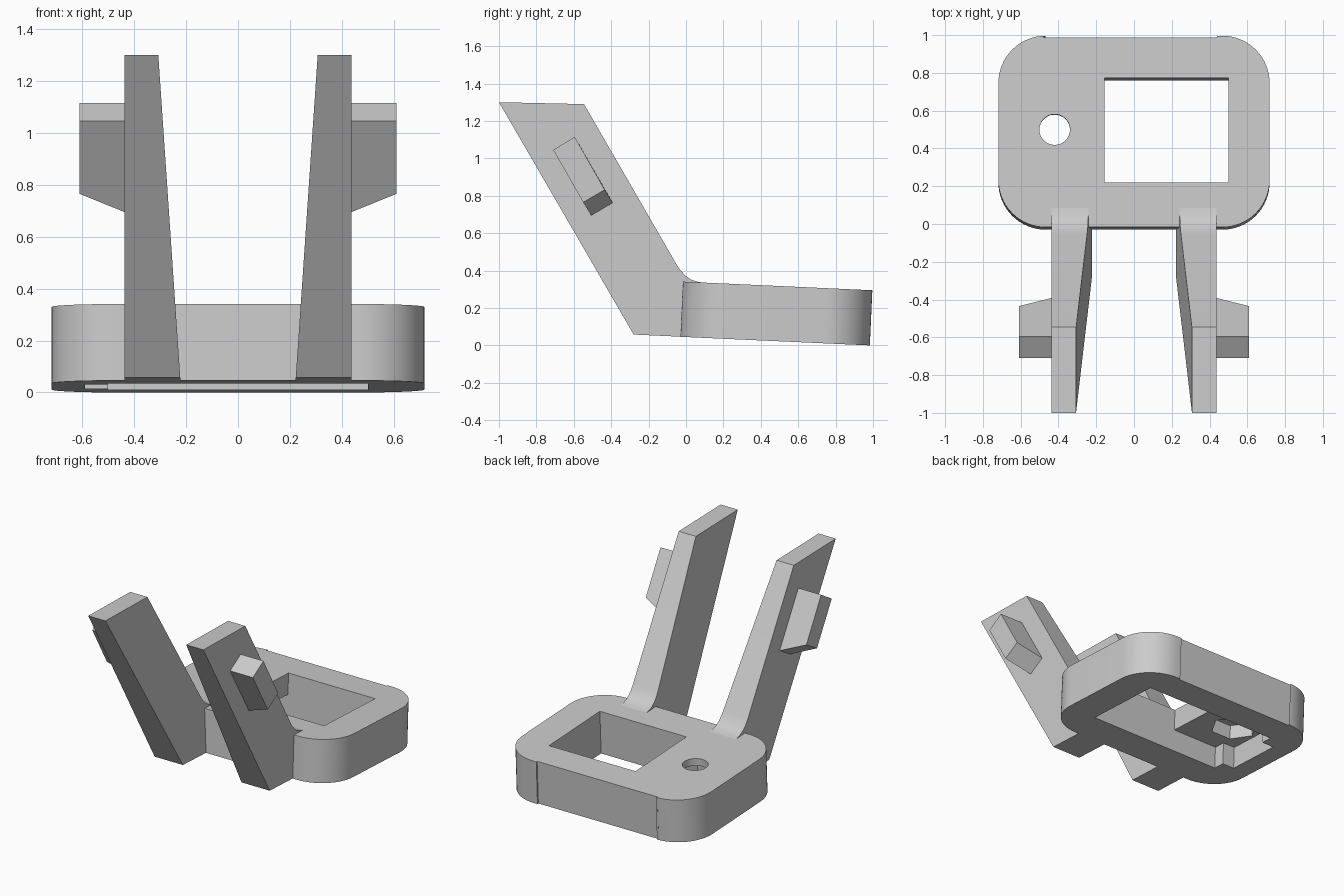
import bpy, bmesh, math
from mathutils import Matrix

if "Cube" in bpy.data.objects:
    bpy.data.objects.remove(bpy.data.objects["Cube"])

grey = bpy.data.materials.new("plain_grey")
grey.use_nodes = True
grey.diffuse_color = (0.6, 0.6, 0.6, 1)
grey.node_tree.nodes["Principled BSDF"].inputs["Base Color"].default_value = (0.6, 0.6, 0.6, 1)


def loft(name, loop_a, loop_b):
    """Solid between two matching loops of points."""
    bm = bmesh.new()
    a = [bm.verts.new(p) for p in loop_a]
    b = [bm.verts.new(p) for p in loop_b]
    bm.faces.new(a)
    bm.faces.new(b)
    n = len(a)
    for i in range(n):
        j = (i + 1) % n
        bm.faces.new((a[i], a[j], b[j], b[i]))
    bmesh.ops.recalc_face_normals(bm, faces=bm.faces)
    mesh = bpy.data.meshes.new(name)
    bm.to_mesh(mesh)
    bm.free()
    mesh.materials.append(grey)
    obj = bpy.data.objects.new(name, mesh)
    bpy.context.collection.objects.link(obj)
    return obj


def column(name, outline, z0, z1):
    return loft(name, [(x, y, z0) for x, y in outline], [(x, y, z1) for x, y in outline])


def rect(x0, x1, y0, y1):
    return [(x0, y0), (x1, y0), (x1, y1), (x0, y1)]


def ring(cx, cy, r, sides):
    return [(cx + r * math.cos(math.tau * i / sides), cy + r * math.sin(math.tau * i / sides))
            for i in range(sides)]


def select_only(obj):
    bpy.ops.object.select_all(action="DESELECT")
    obj.select_set(True)
    bpy.context.view_layer.objects.active = obj


def smooth(obj):
    select_only(obj)
    bpy.ops.object.shade_smooth_by_angle(angle=math.radians(30))


def cut(obj, cutter):
    mod = obj.modifiers.new("cut", "BOOLEAN")
    mod.operation = "DIFFERENCE"
    mod.solver = "EXACT"
    mod.object = cutter
    select_only(obj)
    bpy.ops.object.modifier_apply(modifier=mod.name)
    bpy.data.objects.remove(cutter)


# Base plate: rounded corners, back edge set in slightly between them
W, L, T, R = 0.718, 1.014, 0.295, 0.25
outline = []
for k, (sx, cy) in enumerate([(1, L - R), (-1, L - R), (-1, R), (1, R)]):
    for i in range(17):
        a = math.pi / 2 * (k + i / 16)
        outline.append((sx * (W - R) + R * math.cos(a), cy + R * math.sin(a)))
    if k == 0:
        outline += [(0.44, L), (0.44, L - 0.01), (-0.48, L - 0.01), (-0.48, L)]
plate = column("base_plate", outline, 0, T)

# Window, underside recess with side notch, round hole over a hexagonal pocket
Y0, Y1, DEPTH = 0.237, 0.79, 0.15
hx, hy = -0.42, 0.517
cut(plate, column("recess_cutter", [(-0.5, Y0), (0.5, Y0), (0.5, Y1), (-0.5, Y1),
                                    (-0.5, 0.71), (-0.59, 0.71), (-0.59, 0.317), (-0.5, 0.317)],
                  -0.1, DEPTH))
cut(plate, column("window_cutter", rect(-0.157, 0.5, Y0, Y1), 0.1, T + 0.1))
cut(plate, column("hex_cutter", ring(hx, hy, 0.15, 6), 0.1, T - 0.05))
cut(plate, column("hole_cutter", ring(hx, hy, 0.081, 48), 0.1, T + 0.1))
plate.data.transform(Matrix.Translation((0, -0.03, 0.046)) @
                     Matrix.Rotation(math.radians(-2.6), 4, "X"))
smooth(plate)

# Arms: slanted side profile with a filleted foot, inner face tapering with height
arm_profile = [(-0.28, 0.058), (-1, 1.3), (-0.545, 1.29), (-0.05, 0.432), (-0.03, 0.402),
               (-0.005, 0.375), (0.025, 0.353), (0.055, 0.342), (0.085, 0.336),
               (0.085, 0.2), (-0.02, 0.1), (-0.028, 0.0465)]
# Pegs: slanted blocks whose lower end is bevelled outward
peg_top = [(-0.71, 1.045), (-0.595, 1.115)]
peg_root = peg_top + [(-0.39, 0.76), (-0.505, 0.692)]
peg_tip = peg_top + [(-0.435, 0.832), (-0.55, 0.765)]

for side, s in (("left", 1), ("right", -1)):
    arm = loft(side + "_arm", [(s * 0.437, y, z) for y, z in arm_profile],
               [(s * (0.222 + 0.068 * (z - 0.05)), y, z) for y, z in arm_profile])
    smooth(arm)
    loft(side + "_peg", [(s * 0.43, y, z) for y, z in peg_root],
         [(s * 0.61, y, z) for y, z in peg_tip])
